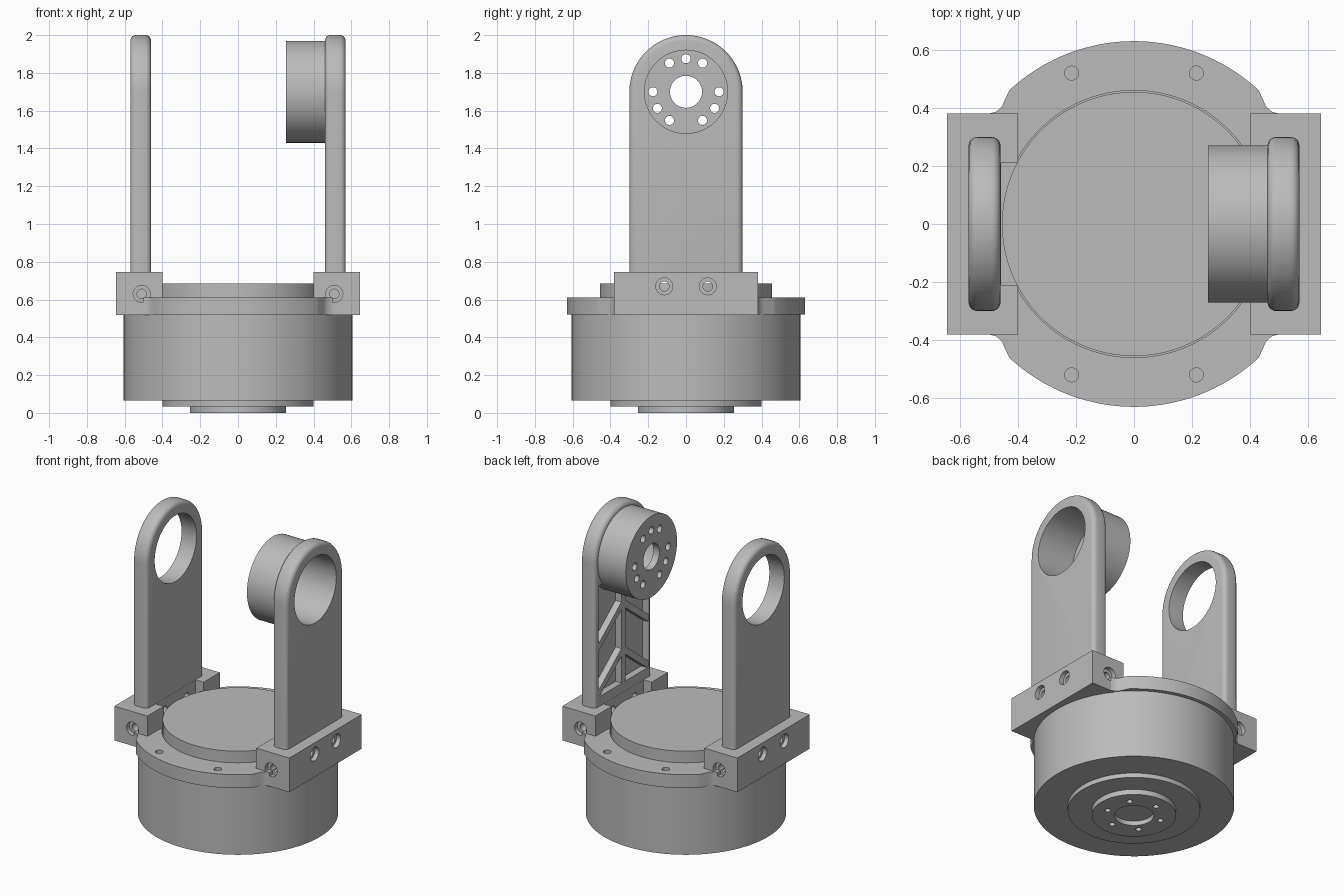
import bpy, bmesh
from math import pi, cos, sin, atan2, hypot, radians
from mathutils import Vector, Matrix

cube = bpy.data.objects.get("Cube")
if cube:
    bpy.data.objects.remove(cube, do_unlink=True)

grey = bpy.data.materials.new("machined_grey")
grey.use_nodes = True
colour = (0.5, 0.5, 0.5, 1)
grey.diffuse_color = colour
grey.node_tree.nodes["Principled BSDF"].inputs["Base Color"].default_value = colour


def finish(bm, name):
    bmesh.ops.recalc_face_normals(bm, faces=bm.faces)
    mesh = bpy.data.meshes.new(name)
    bm.to_mesh(mesh)
    bm.free()
    mesh.materials.append(grey)
    obj = bpy.data.objects.new(name, mesh)
    bpy.context.collection.objects.link(obj)
    return obj


def cyl(name, r, start, end, segments=96):
    """Cylinder between two points."""
    start, end = Vector(start), Vector(end)
    d = end - start
    m = Matrix.Translation((start + end) / 2) @ d.to_track_quat('Z', 'Y').to_matrix().to_4x4()
    bm = bmesh.new()
    bmesh.ops.create_cone(bm, cap_ends=True, segments=segments, radius1=r, radius2=r,
                          depth=d.length, matrix=m)
    return finish(bm, name)


def box(name, lo, hi, tilt=0):
    """Box between two corners, tilted about x through its centre."""
    lo, hi = Vector(lo), Vector(hi)
    m = (Matrix.Translation((lo + hi) / 2) @ Matrix.Rotation(tilt, 4, 'X')
         @ Matrix.Diagonal((hi - lo).to_4d()))
    m[3][3] = 1
    bm = bmesh.new()
    bmesh.ops.create_cube(bm, size=1, matrix=m)
    return finish(bm, name)


def prism(name, points, offset, bevel=0):
    """Extruded outline with optionally rounded rims."""
    bm = bmesh.new()
    face = bm.faces.new([bm.verts.new(p) for p in points])
    ext = bmesh.ops.extrude_face_region(bm, geom=[face], use_keep_orig=True)
    top = [f for f in ext["geom"] if isinstance(f, bmesh.types.BMFace)][0]
    bmesh.ops.translate(bm, verts=top.verts, vec=offset)
    if bevel:
        rims = list(face.edges) + list(top.edges)
        bmesh.ops.bevel(bm, geom=rims, offset=bevel, segments=5, profile=0.5, affect='EDGES')
    return finish(bm, name)


def activate(obj):
    bpy.ops.object.select_all(action='DESELECT')
    obj.select_set(True)
    bpy.context.view_layer.objects.active = obj


def cut(obj, *cutters):
    for c in cutters:
        activate(obj)
        mod = obj.modifiers.new("cut", 'BOOLEAN')
        mod.operation, mod.solver, mod.object = 'DIFFERENCE', 'EXACT', c
        bpy.ops.object.modifier_apply(modifier=mod.name)
        bpy.data.objects.remove(c, do_unlink=True)


def hole(r, start, end):
    return cyl("hole_cutter", r, start, end, 32)


# Round base housing, with stepped output hub below
cyl("base_housing", 0.605, (0, 0, 0.065), (0, 0, 0.52), 128)
cyl("hub_step", 0.40, (0, 0, 0.035), (0, 0, 0.07))
hub = cyl("output_hub", 0.255, (0, 0, 0), (0, 0, 0.036))
cut(hub, hole(0.12, (0, 0, -0.1), (0, 0, 0.03)))
for k in range(6):
    a = radians(41 + 60 * k)
    x, y = 0.17 * cos(a), 0.17 * sin(a)
    cut(hub, hole(0.018, (x, y, -0.1), (x, y, 0.03)))

# Flange with flared shoulders that run into the side blocks
a0 = atan2(0.46, 0.43)
quarter = [(0.50, 0.38), (0.475, 0.387), (0.455, 0.405)]
arc = [(0.63 * cos(a0 + (pi - 2 * a0) * i / 40), 0.63 * sin(a0 + (pi - 2 * a0) * i / 40))
       for i in range(41)]
half = quarter + arc + [(-x, y) for x, y in reversed(quarter)]
outline = half + [(-x, -y) for x, y in half]
flange = prism("flange", [(x, y, 0.52) for x, y in outline], (0, 0, 0.09))
cut(flange, cyl("gap_cutter", 0.46, (0, 0, 0.56), (0, 0, 0.7)))
for sx in (1, -1):
    for sy in (1, -1):
        cut(flange, hole(0.024, (sx * 0.215, sy * 0.52, 0.54), (sx * 0.215, sy * 0.52, 0.7)))
cyl("turntable_disc", 0.455, (0, 0, 0.53), (0, 0, 0.685), 128)

# Clamp blocks and upright arms, one per side
axis_z = 1.70
arms = {}
for side, s in (("left", 1), ("right", -1)):
    xs = sorted((s * 0.40, s * 0.645))
    block = box(side + "_block", (xs[0], -0.38, 0.517), (xs[1], 0.38, 0.745))
    ns = sorted((s * 0.3, s * 0.459))
    cut(block, box("notch_cutter", (ns[0], -0.21, 0.61), (ns[1], 0.21, 0.9)))
    for t in (1, -1):
        # side screws run through, end screws are blind
        y = t * 0.115
        cut(block,
            hole(0.045, (s * 0.615, y, 0.67), (s * 0.7, y, 0.67)),
            hole(0.025, (s * 0.35, y, 0.67), (s * 0.7, y, 0.67)),
            hole(0.045, (s * 0.51, t * 0.35, 0.63), (s * 0.51, t * 0.45, 0.63)),
            hole(0.025, (s * 0.51, t * 0.22, 0.63), (s * 0.51, t * 0.45, 0.63)))

    pts = [(s * 0.46, 0.30 * cos(pi * i / 48), axis_z + 0.30 * sin(pi * i / 48))
           for i in range(49)]
    pts += [(s * 0.46, -0.30, 0.705), (s * 0.46, 0.30, 0.705)]
    arm = prism(side + "_arm", pts, (s * 0.11, 0, 0), 0.03)
    arms[side] = arm

# Lightening pocket on the inner face of the motor arm, with truss ribs
cut(arms["left"], box("pocket_cutter", (0.4, -0.265, 0.81), (0.505, 0.265, 1.55)))
for arm in arms.values():
    cut(arm, cyl("bore_cutter", 0.22, (-0.7, 0, axis_z), (0.7, 0, axis_z)))
box("centre_rib", (0.461, -0.02, 0.80), (0.51, 0.02, 1.45))
for z0 in (0.82, 1.13):
    for t in (1, -1):
        rise, run = 0.21, 0.27
        length, tilt = hypot(rise, run), atan2(rise, run)
        cy, cz = t * run / 2, z0 + rise / 2
        box("diagonal_rib", (0.462, cy - length / 2, cz - 0.02),
            (0.51, cy + length / 2, cz + 0.02), -t * tilt)

# Hollow bearing cup with a drilled end plate
cup = cyl("bearing_cup", 0.27, (0.255, 0, axis_z), (0.508, 0, axis_z))
cut(cup, cyl("bore_cutter", 0.22, (0.30, 0, axis_z), (0.7, 0, axis_z)),
    hole(0.085, (0.2, 0, axis_z), (0.4, 0, axis_z)))
for deg in (90, 60, 120, 0, 180, -30, 210, -60, 240):
    y, z = 0.175 * cos(radians(deg)), axis_z + 0.175 * sin(radians(deg))
    cut(cup, hole(0.024, (0.2, y, z), (0.4, y, z)))

# Smooth the curved walls, keep the edges crisp
for obj in [o for o in bpy.context.scene.objects if o.type == 'MESH']:
    activate(obj)
    bpy.ops.object.shade_smooth_by_angle(angle=radians(30))
